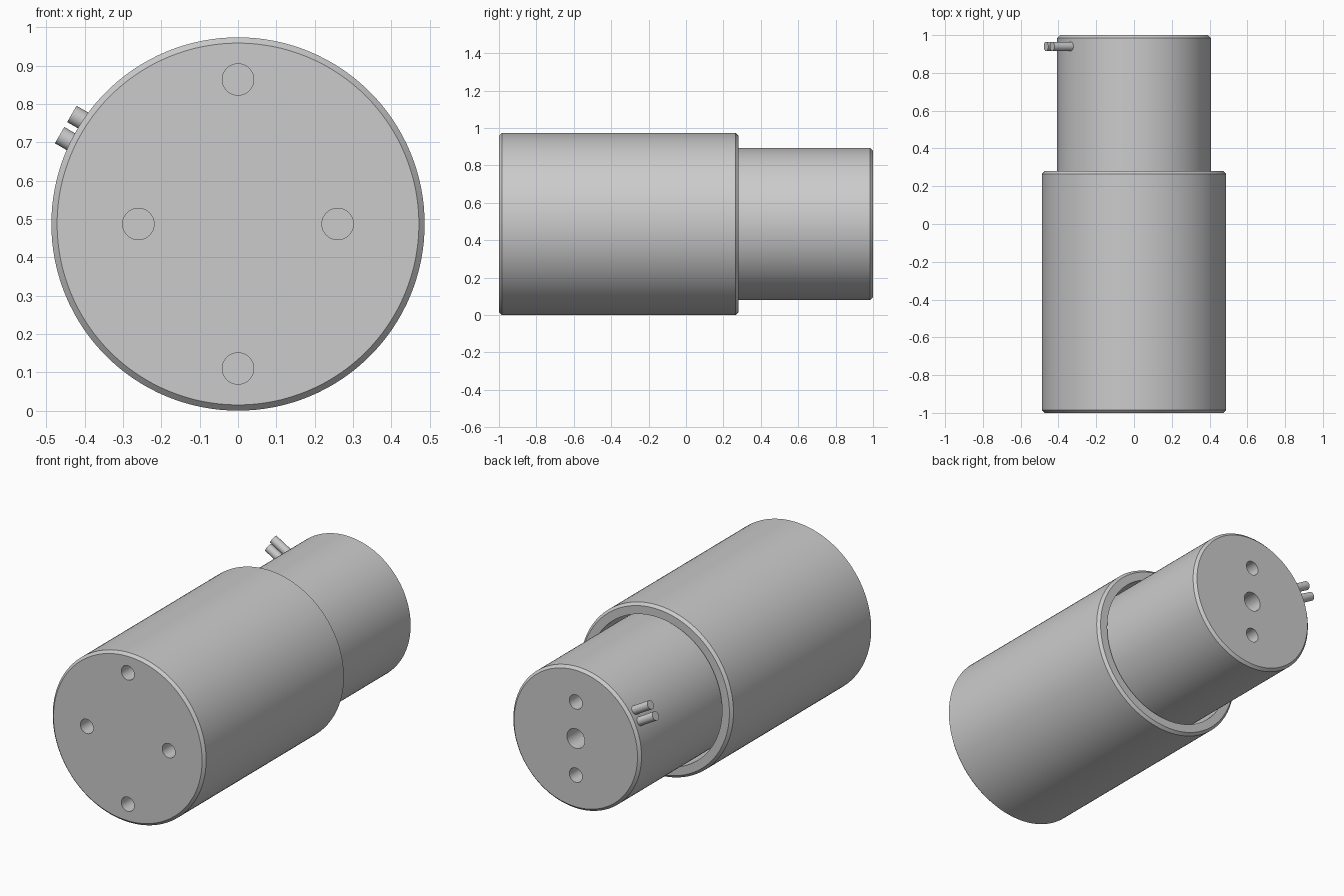
import bpy, bmesh
from math import sin, cos, pi, radians
from mathutils import Matrix, Vector

if "Cube" in bpy.data.objects:
    bpy.data.objects.remove(bpy.data.objects["Cube"])

R, RI, RB = 0.487, 0.425, 0.407   # sleeve outer, sleeve bore, body radius
CZ = R                            # axis height
CH = 0.015                        # chamfer


def finish(bm, name):
    bmesh.ops.recalc_face_normals(bm, faces=bm.faces)
    me = bpy.data.meshes.new(name)
    bm.to_mesh(me)
    bm.free()
    ob = bpy.data.objects.new(name, me)
    bpy.context.collection.objects.link(ob)
    return ob


def activate(ob):
    bpy.ops.object.select_all(action='DESELECT')
    ob.select_set(True)
    bpy.context.view_layer.objects.active = ob


def lathe(name, profile, n=128):
    """Revolve (radius, y) points about the main axis; cap both ends."""
    bm = bmesh.new()
    rings = [[bm.verts.new((r * cos(2 * pi * i / n), y, CZ + r * sin(2 * pi * i / n)))
              for i in range(n)] for r, y in profile]
    for a, b in zip(rings, rings[1:]):
        for i in range(n):
            j = (i + 1) % n
            bm.faces.new((a[i], a[j], b[j], b[i]))
    bm.faces.new(rings[0])
    bm.faces.new(rings[-1])
    return finish(bm, name)


def add_rod(bm, start, end, r, n=48):
    d = Vector(end) - Vector(start)
    m = Matrix.Translation((Vector(start) + Vector(end)) / 2) @ d.to_track_quat('Z', 'Y').to_matrix().to_4x4()
    bmesh.ops.create_cone(bm, cap_ends=True, segments=n, radius1=r, radius2=r,
                          depth=d.length, matrix=m)


def drill(ob, holes, y0, y1):
    """Cut blind holes (x, z offset, radius) running from y0 to y1."""
    bm = bmesh.new()
    for x, z, r in holes:
        add_rod(bm, (x, y0, CZ + z), (x, y1, CZ + z), r)
    cutter = finish(bm, "hole_cutter")
    cutter.hide_render = True
    mod = ob.modifiers.new("holes", 'BOOLEAN')
    mod.operation, mod.solver, mod.object = 'DIFFERENCE', 'EXACT', cutter
    activate(ob)
    bpy.ops.object.modifier_apply(modifier=mod.name)
    bpy.data.objects.remove(cutter)


# outer sleeve: closed front, bored from the back
sleeve = lathe("sleeve", [(R - CH, -1), (R, -1 + CH), (R, 0.28 - CH), (R - CH, 0.28),
                          (RI, 0.28), (RI, -0.8)])
drill(sleeve, [(0, 0.377, 0.041), (0, -0.377, 0.041),
               (0.26, 0, 0.041), (-0.26, 0, 0.041)], -1.1, -0.87)

# inner body seated in the sleeve
body = lathe("inner_body", [(RB, -0.82), (RB, 1 - CH), (RB - CH, 1)])
drill(body, [(0, 0, 0.056), (0, 0.21, 0.041), (0, -0.21, 0.041)], 1.1, 0.86)

# pair of parallel terminal pins at the upper left
a = radians(30)
out, side = Vector((-cos(a), 0, sin(a))), Vector((sin(a), 0, cos(a)))
bm = bmesh.new()
for s in (-1, 1):
    base = Vector((0, 0.94, CZ)) + side * 0.032 * s
    add_rod(bm, base + out * 0.36, base + out * 0.519, 0.0245)
pins = finish(bm, "terminal_pins")

for ob in (sleeve, body, pins):
    activate(ob)
    bpy.ops.object.shade_smooth_by_angle(angle=radians(30))
